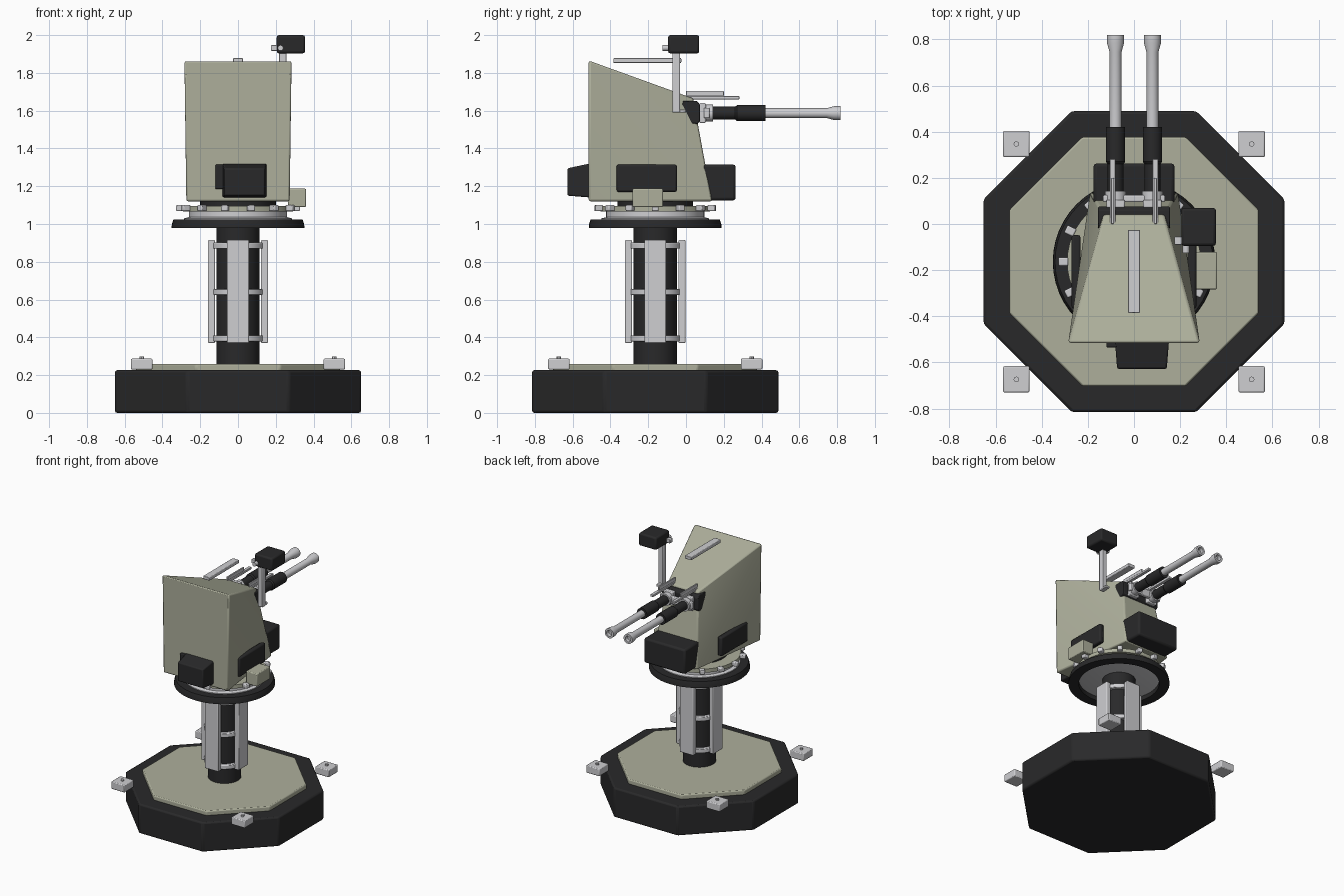
import bpy, bmesh, math
from mathutils import Matrix, Vector

old = bpy.data.objects.get("Cube")
if old:
    bpy.data.objects.remove(old, do_unlink=True)

CY = -0.163          # pedestal axis
GUN_Z = 1.587


def material(name, rgb):
    m = bpy.data.materials.new(name)
    m.use_nodes = True
    m.diffuse_color = (*rgb, 1)
    bsdf = m.node_tree.nodes["Principled BSDF"]
    bsdf.inputs["Base Color"].default_value = (*rgb, 1)
    bsdf.inputs["Roughness"].default_value = 0.6
    return m


DARK = material("charcoal", (0.022, 0.022, 0.023))
GREEN = material("sage green", (0.42, 0.43, 0.33))
GREY = material("light grey", (0.62, 0.62, 0.64))


def finish(name, bm, mat, bevel=0.0):
    bmesh.ops.recalc_face_normals(bm, faces=bm.faces)
    me = bpy.data.meshes.new(name)
    bm.to_mesh(me)
    bm.free()
    me.materials.append(mat)
    ob = bpy.data.objects.new(name, me)
    bpy.context.scene.collection.objects.link(ob)
    if bevel:
        mod = ob.modifiers.new("Bevel", "BEVEL")
        mod.width, mod.segments = bevel, 2
        mod.limit_method, mod.angle_limit = "ANGLE", math.radians(35)
    bpy.ops.object.select_all(action="DESELECT")
    ob.select_set(True)
    bpy.context.view_layer.objects.active = ob
    bpy.ops.object.shade_smooth_by_angle(angle=math.radians(35))
    return ob


def hull(name, mat, points, bevel=0.0):
    bm = bmesh.new()
    for p in points:
        bm.verts.new(p)
    bmesh.ops.convex_hull(bm, input=bm.verts)
    bmesh.ops.dissolve_limit(bm, angle_limit=0.01, verts=bm.verts, edges=bm.edges)
    return finish(name, bm, mat, bevel)


def box(name, mat, x, y, z, bevel=0.006):
    return hull(name, mat, [(a, b, c) for a in x for b in y for c in z], bevel)


def lathe(name, mat, profile, center, axis="Z", steps=48, closed=False, phase=0.0, bevel=0.0):
    """Revolve (radius, height) pairs about an axis through center."""
    bm = bmesh.new()
    turn = Matrix.Rotation(-math.pi / 2, 4, "X") if axis == "Y" else Matrix.Identity(4)
    rings = []
    for r, h in profile:
        ring = []
        for i in range(steps):
            a = 2 * math.pi * i / steps + phase
            v = turn @ Vector((r * math.cos(a), r * math.sin(a), h))
            ring.append(bm.verts.new(v + Vector(center)))
        rings.append(ring)
    pairs = list(zip(rings, rings[1:]))
    if closed:
        pairs.append((rings[-1], rings[0]))
    else:
        bm.faces.new(rings[0])
        bm.faces.new(rings[-1])
    for lo, hi in pairs:
        for i in range(steps):
            j = (i + 1) % steps
            bm.faces.new((lo[i], lo[j], hi[j], hi[i]))
    return finish(name, bm, mat, bevel)


# Octagonal base with inset deck plate
axis = (0, CY, 0)
oct_r = 1 / math.cos(math.pi / 8)
for name, mat, r, z0, z1, bev in (("base", DARK, 0.652, 0, 0.226, 0.012),
                                  ("deck_plate", GREEN, 0.54, 0.22, 0.26, 0.008)):
    lathe(name, mat, [(r * oct_r, z0), (r * oct_r, z1)], axis,
          steps=8, phase=math.pi / 8, bevel=bev)

# Four corner feet with bolts
for sx, side in ((1, "left"), (-1, "right")):
    for sy, end in ((1, "back"), (-1, "front")):
        x, y = sx * 0.51, CY + sy * 0.51
        box(f"foot_{end}_{side}", GREY, (x - 0.057, x + 0.057),
            (y - 0.057, y + 0.057), (0.23, 0.287))
        lathe(f"foot_bolt_{end}_{side}", GREY, [(0.012, 0.28), (0.012, 0.298)],
              (x, y, 0), steps=8)

# Column with four cladding panels and three clamp bands
lathe("column", DARK, [(0.115, 0.24), (0.115, 1.02)], axis)
for z in (0.395, 0.64, 0.885):
    lathe("column_band", GREY, [(0.11, z - 0.016), (0.142, z - 0.016),
                                (0.142, z + 0.016), (0.11, z + 0.016)],
          axis, closed=True, bevel=0.004)
for k in range(4):
    panel = box("column_panel", GREY, (0.122, 0.16), (-0.058, 0.058), (0.37, 0.915))
    panel.matrix_world = Matrix.Translation(axis) @ Matrix.Rotation(k * math.pi / 2, 4, "Z")

# Turntable
lathe("collar_ring", DARK, [(0.28, 0.978), (0.352, 0.978), (0.35, 1.0),
                            (0.342, 1.024), (0.28, 1.024)], axis, closed=True)
lathe("bearing", GREY, [(0.26, 1.005), (0.285, 1.012), (0.285, 1.03), (0.26, 1.036),
                        (0.26, 1.066)], axis)
lathe("turntable", GREEN, [(0.29, 1.066), (0.29, 1.094)], axis)
lathe("neck", DARK, [(0.2, 1.09), (0.2, 1.13)], axis)
for k in range(14):
    stud = box("turntable_stud", GREY, (0.285, 0.328), (-0.018, 0.018), (1.068, 1.1))
    stud.matrix_world = Matrix.Translation(axis) @ Matrix.Rotation(k * math.tau / 14, 4, "Z")

# Turret shell: half width, y, z at each corner
shell = [(0.275, -0.515, 1.12), (0.285, -0.515, 1.865), (0.13, 0.038, 1.665), (0.19, 0.138, 1.12)]
hull("turret_shell", GREEN, [(s * w, y, z) for w, y, z in shell for s in (-1, 1)], 0.01)

# Boxes fixed around the shell
box("nose_box", DARK, (-0.175, 0.175), (0.085, 0.263), (1.125, 1.315), 0.014)
hull("rear_bin", DARK, [(x, -0.5, z) for x in (-0.083, 0.152) for z in (1.14, 1.322)] +
     [(x, -0.628, z) for x in (-0.073, 0.142) for z in (1.15, 1.295)], 0.008)
box("rear_bin_side", DARK, (-0.12, -0.07), (-0.535, -0.5), (1.185, 1.315))
for s, side in ((1, "left"), (-1, "right")):
    box(f"side_panel_{side}", DARK, sorted((s * 0.232, s * 0.27)),
        (-0.367, -0.048), (1.17, 1.315), 0.01)
box("side_locker", GREEN, (0.265, 0.36), (-0.283, -0.122), (1.09, 1.187))
box("roof_bar", GREY, (-0.027, 0.027), (-0.385, -0.025), (1.853, 1.878), 0.004)

# Gun cradle
cradle = [(-0.03, 1.6), (-0.015, 1.652), (0.06, 1.65), (0.075, 1.63),
          (0.075, 1.545), (0.06, 1.53), (0.0, 1.535), (-0.025, 1.56)]
hull("gun_cradle", DARK, [(x, y, z) for x in (-0.155, 0.155) for y, z in cradle], 0.004)
box("cradle_crossbar", GREY, (-0.135, 0.135), (0.095, 0.125), (1.56, 1.615))

# Twin guns with sight rails
for s, side in ((1, "left"), (-1, "right")):
    c = (s * 0.08, 0, GUN_Z)
    box(f"gun_block_{side}", GREY, (c[0] - 0.04, c[0] + 0.04), (0.07, 0.105), (1.535, 1.64))
    lathe(f"gun_collar_{side}", GREY, [(0.045, 0.1), (0.045, 0.142)], c, "Y", 24)
    lathe(f"gun_sleeve_{side}", DARK, [(0.034, 0.138), (0.034, 0.26), (0.042, 0.27),
                                       (0.042, 0.42)], c, "Y", 24)
    lathe(f"gun_barrel_{side}", GREY, [(0.026, 0.41), (0.026, 0.745), (0.037, 0.785),
                                       (0.037, 0.818), (0.022, 0.818), (0.022, 0.79)],
          c, "Y", 24)
    x = s * 0.093
    box(f"rail_lower_{side}", GREY, (x - 0.012, x + 0.012), (0.0, 0.282), (1.66, 1.677), 0.003)
    box(f"rail_upper_{side}", GREY, (x - 0.006, x + 0.006), (0.0, 0.2), (1.677, 1.705), 0.003)

# Periscope on its mast
box("periscope_mast", GREY, (0.218, 0.258), (-0.072, -0.032), (1.59, 1.91), 0.005)
box("periscope_foot", GREY, (0.222, 0.254), (-0.04, 0.0), (1.59, 1.606), 0.003)
box("periscope_head", DARK, (0.205, 0.355), (-0.095, 0.07), (1.903, 2.0), 0.012)
box("periscope_side_knob", GREY, (0.175, 0.21), (-0.09, -0.055), (1.917, 1.947), 0.004)
lathe("periscope_front_knob", GREY, [(0.015, -0.125), (0.015, -0.09)],
      (0.225, 0, 1.932), "Y", 16)
